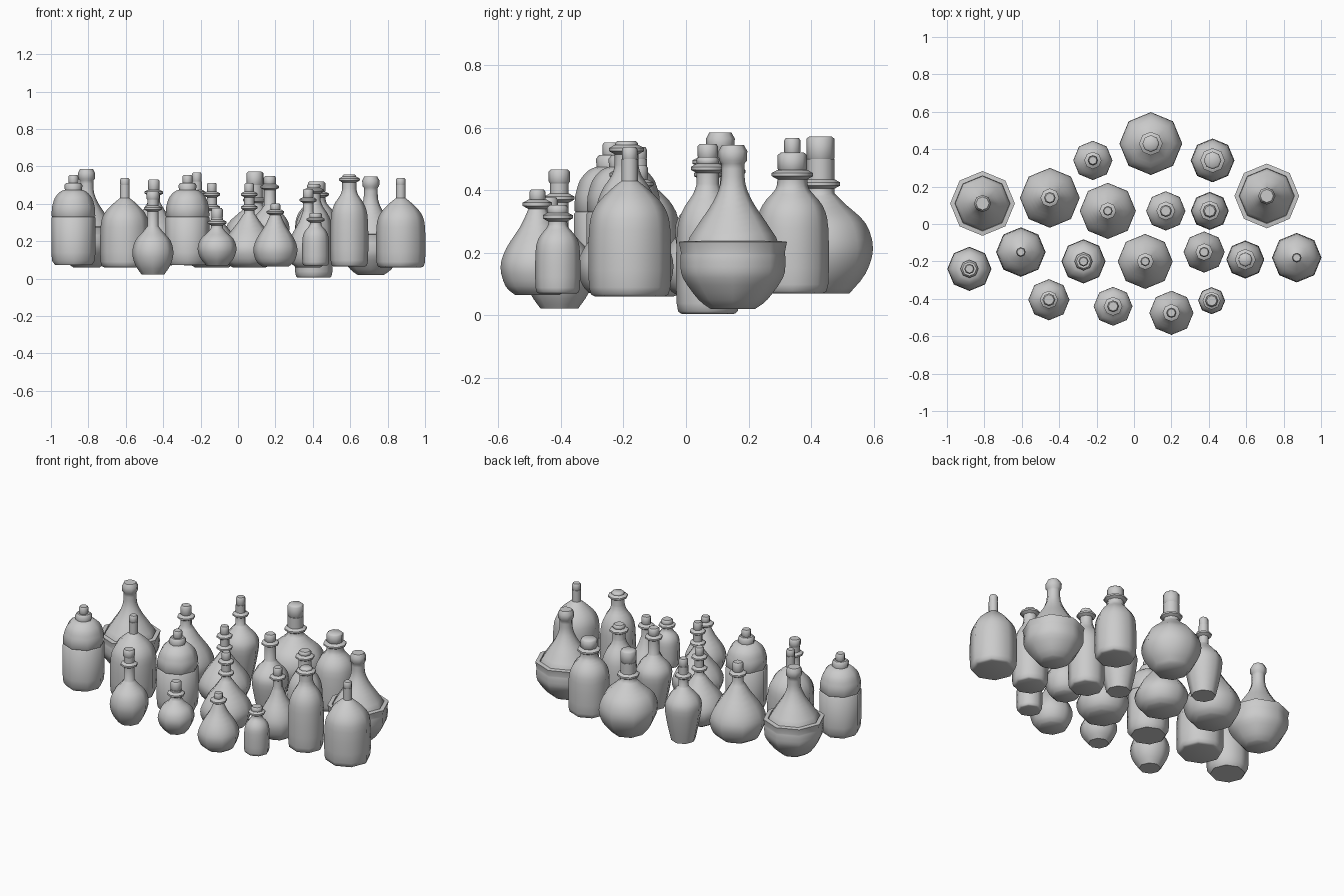
import bpy
import math

cube = bpy.data.objects.get("Cube")
if cube:
    bpy.data.objects.remove(cube)

grey = bpy.data.materials.new("plain_grey")
grey.use_nodes = True
colour = (0.6, 0.6, 0.6, 1)
grey.diffuse_color = colour
grey.node_tree.nodes["Principled BSDF"].inputs["Base Color"].default_value = colour

SIDES = 8

# Body outlines: (share of radius, share of body height)
TEARDROP = [(.6, 0), (.86, .1), (1, .32), (.85, .54), (.46, .8)]
GLOBE = [(.55, 0), (.86, .2), (1, .45), (.86, .7), (.5, .88)]
BARREL = [(.84, 0), (1, .08), (1, .58), (.84, .78), (.48, .92)]
VASE = [(.65, 0), (.86, .3), (1, .62), (.86, .78), (.48, .92)]


def smooth_outline(points, steps=3):
    """Round an outline with a curve through its points."""
    ends = [points[0]] + points + [points[-1]]
    result = []
    for a, b, c, d in zip(ends, ends[1:], ends[2:], ends[3:]):
        for i in range(steps):
            t = i / steps
            result.append(tuple(
                q + t * (r - p + t * (2 * p - 5 * q + 4 * r - s + t * (3 * (q - r) + s - p))) / 2
                for p, q, r, s in zip(a, b, c, d)))
    return result + [points[-1]]


def lathe(name, profile, x, y):
    """Turn a (radius, height) profile into a closed eight-sided solid."""
    verts, faces = [], []
    for radius, z in profile:
        for i in range(SIDES):
            angle = math.tau * i / SIDES
            verts.append((radius * math.cos(angle), radius * math.sin(angle), z))
    for row in range(len(profile) - 1):
        for i in range(SIDES):
            j = (i + 1) % SIDES
            low, high = row * SIDES, (row + 1) * SIDES
            faces.append((low + i, low + j, high + j, high + i))
    faces.append(tuple(reversed(range(SIDES))))
    faces.append(tuple(range(len(verts) - SIDES, len(verts))))
    mesh = bpy.data.meshes.new(name)
    mesh.from_pydata(verts, [], faces)
    mesh.materials.append(grey)
    obj = bpy.data.objects.new(name, mesh)
    bpy.context.collection.objects.link(obj)
    obj.location = (x, y, 0)
    bpy.ops.object.select_all(action="DESELECT")
    obj.select_set(True)
    bpy.context.view_layer.objects.active = obj
    bpy.ops.object.shade_smooth_by_angle(angle=math.radians(50))
    return obj


def ring(radius, z, bulge=.018):
    """Profile points of a rounded collar around a neck."""
    return [(radius, z - .015), (radius + bulge, z - .005),
            (radius + bulge, z + .005), (radius, z + .015)]


def stopper(name, x, y, radius, bottom, top):
    lathe(name + "_stopper", [(radius * .85, bottom), (radius, bottom + .008),
                              (radius, top - .008), (radius * .8, top)], x, y)


def bottle(name, shape, x, y, radius, base, shoulder, neck, top, rings=(), cork=0, lip=0):
    body = [(radius * r, base + h * (shoulder - base)) for r, h in shape]
    profile = smooth_outline(body + [(neck, shoulder)])
    for z in rings:
        profile += ring(neck, z)
    if cork:
        profile.append((neck, lip))
        stopper(name, x, y, cork, lip - .005, top)
    else:
        profile += [(neck * .8, top - .01), (neck * .65, top)]
    lathe(name, profile, x, y)


def rimmed_bottle(name, x, y, lift):
    """Wide bowl with a stepped rim, a conical top and a ringed neck."""
    bowl = smooth_outline([(.07, .02), (.11, .05), (.16, .12), (.168, .17), (.166, .2)])
    rim = [(.173, .235), (.148, .238), (.146, .228)]
    cone = smooth_outline([(.138, .25), (.105, .3), (.065, .36), (.04, .42), (.037, .485)])
    cap = [(.045, .495), (.046, .525), (.035, .545)]
    lathe(name, [(r, z + lift) for r, z in bowl + rim + cone + cap], x, y)


def canister(name, x, y):
    """Straight bottle with a groove below a domed top."""
    wall = [(.098, .072), (.114, .095), (.118, .14), (.118, .325), (.113, .33), (.117, .336)]
    dome = smooth_outline([(.115, .38), (.1, .43), (.072, .463), (.046, .475)])
    lathe(name, wall + dome + [(.048, .5), (.038, .512)], x, y)
    stopper(name, x, y, .027, .505, .553)


# Rimmed and domed bottles
rimmed_bottle("left_rimmed_bottle", x=.71, y=.15, lift=0)
rimmed_bottle("right_rimmed_bottle", x=-.81, y=.11, lift=.04)
canister("outer_domed_bottle", x=-.88, y=-.24)
canister("inner_domed_bottle", x=-.27, y=-.2)

# Back row
bottle("large_round_flask", GLOBE, x=.09, y=.43, radius=.168, base=.07, shoulder=.39,
       neck=.045, rings=[.42], lip=.5, cork=.045, top=.572)
bottle("back_straight_bottle", BARREL, x=.42, y=.34, radius=.115, base=.07, shoulder=.43,
       neck=.048, rings=[.45], lip=.465, cork=.047, top=.52)
bottle("back_vase_bottle", VASE, x=-.22, y=.34, radius=.105, base=.07, shoulder=.4,
       neck=.028, rings=[.46], lip=.52, cork=.026, top=.567)
bottle("back_teardrop_bottle", TEARDROP, x=-.45, y=.14, radius=.16, base=.07, shoulder=.41,
       neck=.032, rings=[.46], lip=.475, cork=.031, top=.53)

# Middle row
bottle("middle_teardrop_bottle", TEARDROP, x=-.14, y=.07, radius=.15, base=.06, shoulder=.35,
       neck=.027, rings=[.38, .45], lip=.465, cork=.026, top=.512)
bottle("middle_vase_bottle", VASE, x=.17, y=.07, radius=.105, base=.07, shoulder=.39,
       neck=.032, rings=[.49], lip=.505, cork=.033, top=.548)
bottle("low_straight_bottle", BARREL, x=.405, y=.07, radius=.1, base=.005, shoulder=.42,
       neck=.036, rings=[.47], lip=.485, cork=.036, top=.507)
bottle("central_teardrop_bottle", TEARDROP, x=.06, y=-.2, radius=.147, base=.06, shoulder=.35,
       neck=.027, rings=[.38, .45], lip=.465, cork=.026, top=.51)
bottle("small_teardrop_bottle", TEARDROP, x=.375, y=-.15, radius=.11, base=.06, shoulder=.36,
       neck=.028, rings=[.42], lip=.435, cork=.028, top=.48)
bottle("tall_straight_bottle", BARREL, x=.595, y=-.19, radius=.1, base=.065, shoulder=.48,
       neck=.038, rings=[.53], lip=.54, cork=.037, top=.557)

# Long-necked bottles
for side, x, y in (("left", .87, -.18), ("right", -.605, -.15)):
    bottle(side + "_long_neck_bottle", BARREL, x=x, y=y, radius=.13, base=.06, shoulder=.43,
           neck=.026, lip=.5, cork=.025, top=.538)

# Front row
bottle("front_round_flask", GLOBE, x=-.455, y=-.405, radius=.11, base=.022, shoulder=.28,
       neck=.03, rings=[.375], lip=.425, cork=.034, top=.467)
bottle("front_squat_flask", GLOBE, x=-.112, y=-.44, radius=.104, base=.07, shoulder=.27,
       neck=.032, rings=[.3], lip=.325, cork=.031, top=.377)
bottle("front_teardrop_bottle", TEARDROP, x=.2, y=-.475, radius=.118, base=.065, shoulder=.34,
       neck=.029, rings=[.355], lip=.37, cork=.026, top=.402)
bottle("front_small_jar", BARREL, x=.415, y=-.41, radius=.071, base=.07, shoulder=.3,
       neck=.03, rings=[.315], lip=.325, cork=.034, top=.352)
